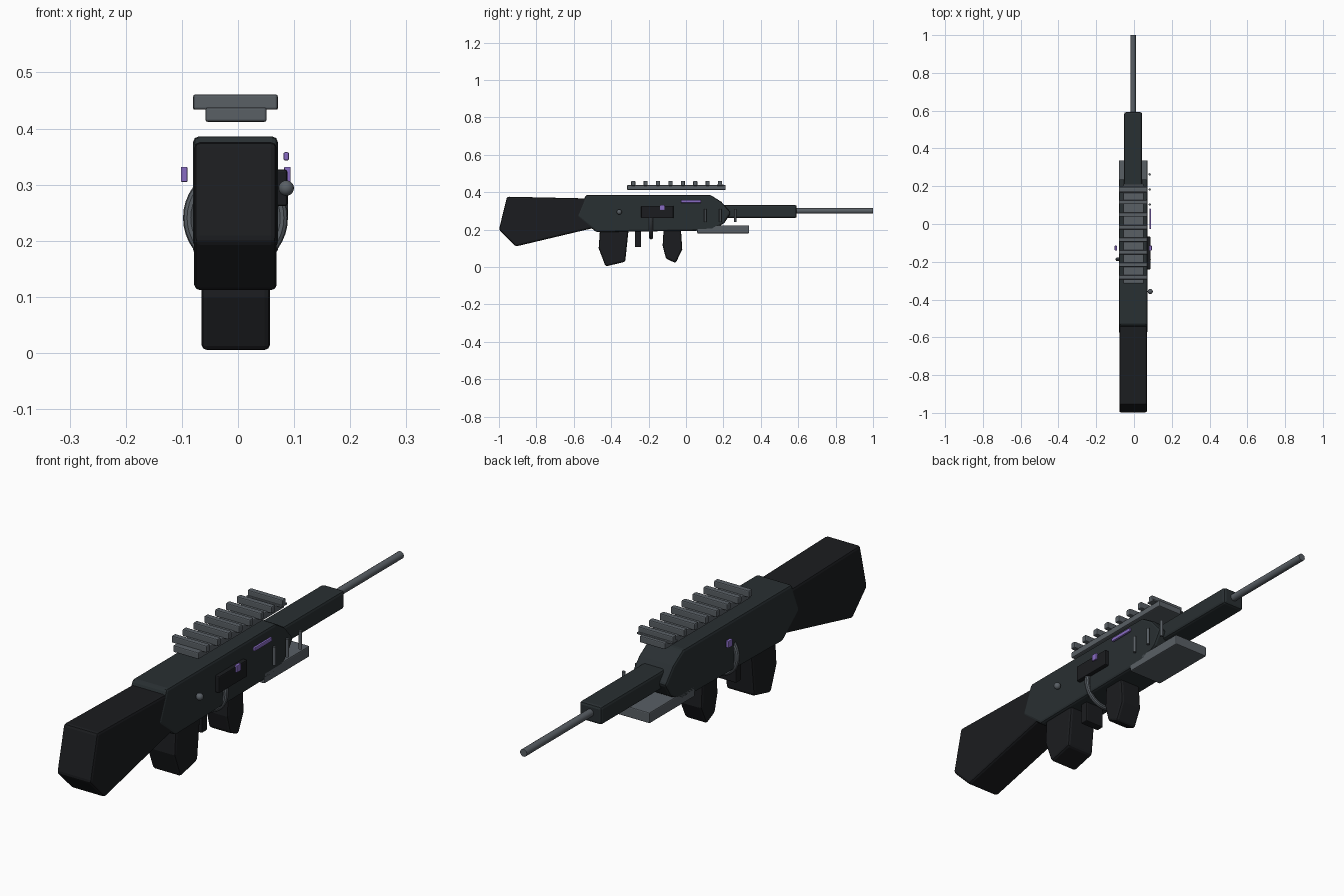
import bpy, bmesh, math
from mathutils import Matrix

if "Cube" in bpy.data.objects:
    bpy.data.objects.remove(bpy.data.objects["Cube"])

CX = -0.0045  # centre plane of the main parts


def mat(name, rgb):
    m = bpy.data.materials.new(name)
    m.diffuse_color = (*rgb, 1)
    m.use_nodes = True
    m.node_tree.nodes["Principled BSDF"].inputs["Base Color"].default_value = m.diffuse_color
    return m


BODY = mat("dark_slate", (0.022, 0.029, 0.032))
BLACK = mat("black_polymer", (0.011, 0.012, 0.014))
METAL = mat("grey_metal", (0.10, 0.115, 0.13))
PURPLE = mat("purple_accent", (0.25, 0.15, 0.55))


def finish(bm, name, material, bevel=0.0):
    bmesh.ops.recalc_face_normals(bm, faces=bm.faces)
    me = bpy.data.meshes.new(name)
    bm.to_mesh(me)
    bm.free()
    me.materials.append(material)
    ob = bpy.data.objects.new(name, me)
    bpy.context.collection.objects.link(ob)
    if bevel:
        b = ob.modifiers.new("bevel", 'BEVEL')
        b.width, b.segments, b.limit_method = bevel, 2, 'ANGLE'
    return ob


def profile(name, pts, x0, x1, material, bevel=0.01):
    """Side outline in (y, z) extruded across x."""
    bm = bmesh.new()
    f = bm.faces.new([bm.verts.new((x0, y, z)) for y, z in pts])
    r = bmesh.ops.extrude_face_region(bm, geom=[f])
    for v in r["geom"]:
        if isinstance(v, bmesh.types.BMVert):
            v.co.x = x1
    return finish(bm, name, material, bevel)


def box(name, x, y, z, material, bevel=0.004):
    pts = [(y[0], z[0]), (y[1], z[0]), (y[1], z[1]), (y[0], z[1])]
    return profile(name, pts, x[0], x[1], material, bevel)


def smooth(ob):
    bpy.context.view_layer.objects.active = ob
    ob.select_set(True)
    bpy.ops.object.shade_smooth_by_angle()
    ob.select_set(False)


def cylinder(name, centre, radius, length, axis, material):
    bm = bmesh.new()
    rot = Matrix.Rotation(math.pi / 2, 4, 'X') if axis == 'Y' else Matrix()
    bmesh.ops.create_cone(bm, cap_ends=True, segments=16, radius1=radius, radius2=radius,
                          depth=length, matrix=Matrix.Translation(centre) @ rot)
    smooth(finish(bm, name, material))


# Main housing and stock
profile("receiver", [(-0.535, 0.386), (-0.583, 0.27), (-0.48, 0.187), (0.14, 0.195),
                     (0.205, 0.235), (0.24, 0.29), (0.19, 0.348), (0.13, 0.386)],
        -0.08, 0.071, BODY)
profile("stock", [(-0.957, 0.376), (-1.0, 0.2), (-0.91, 0.11), (-0.48, 0.212), (-0.50, 0.366)],
        -0.078, 0.069, BLACK)

# Fore end and barrel
box("handguard", (-0.052, 0.043), (0.15, 0.592), (0.262, 0.332), BODY, 0.01)
cylinder("barrel", (CX, 0.77, 0.3), 0.0145, 0.46, 'Y', METAL)
box("lower_plate", (-0.08, 0.071), (0.06, 0.337), (0.18, 0.222), METAL)

# Grip, magazine and trigger block
profile("grip", [(-0.46, 0.2), (-0.467, 0.1), (-0.43, 0.003), (-0.325, 0.028), (-0.307, 0.2)],
        -0.065, 0.057, BLACK)
profile("magazine", [(-0.12, 0.2), (-0.125, 0.115), (-0.107, 0.045), (-0.055, 0.021),
                     (-0.02, 0.095), (-0.027, 0.2)], -0.052, 0.043, BLACK)
box("trigger_block", (-0.046, 0.037), (-0.273, -0.24), (0.107, 0.2), BLACK)

# Ring wrapped round the receiver
bm = bmesh.new()
N, M, R, r = 40, 10, 0.083, 0.0105
rows = []
for i in range(N):
    a = 2 * math.pi * i / N
    row = []
    for j in range(M):
        b = 2 * math.pi * j / M
        d = R + r * math.cos(b)
        row.append(bm.verts.new((CX + d * math.cos(a), -0.187 + r * math.sin(b),
                                 0.241 + d * math.sin(a))))
    rows.append(row)
for i in range(N):
    p, q = rows[i], rows[(i + 1) % N]
    for j in range(M):
        k = (j + 1) % M
        bm.faces.new((p[j], q[j], q[k], p[k]))
smooth(finish(bm, "guard_ring", METAL))

# Top rail with cross slats
box("rail_base", (-0.058, 0.051), (-0.315, 0.212), (0.412, 0.438), METAL)
for i in range(8):
    y = -0.282 + i * 0.0663
    box(f"rail_slat_{i + 1}", (-0.08, 0.071), (y - 0.011, y + 0.011), (0.434, 0.461), METAL)
# wide end slat level with the base's front edge
box("rail_front_step", (-0.08, 0.071), (0.165, 0.2), (0.434, 0.441), METAL, 0.002)

# Side details
box("side_panel", (0.066, 0.088), (-0.24, -0.067), (0.262, 0.327), BLACK)
box("accent_square_right", (0.082, 0.094), (-0.14, -0.115), (0.305, 0.332), PURPLE, 0.002)
box("accent_square_left", (-0.102, -0.09), (-0.14, -0.115), (0.305, 0.332), PURPLE, 0.002)
box("accent_strip", (0.081, 0.091), (-0.027, 0.081), (0.343, 0.358), PURPLE, 0.003)
for i in range(3):
    cylinder(f"side_pin_{i + 1}", (0.083, 0.103 + i * 0.08, 0.276), 0.006, 0.07, 'Z', METAL)

bm = bmesh.new()
bmesh.ops.create_uvsphere(bm, u_segments=16, v_segments=10, radius=0.0138,
                          matrix=Matrix.Translation((0.086, -0.357, 0.294)))
smooth(finish(bm, "side_knob", METAL))
